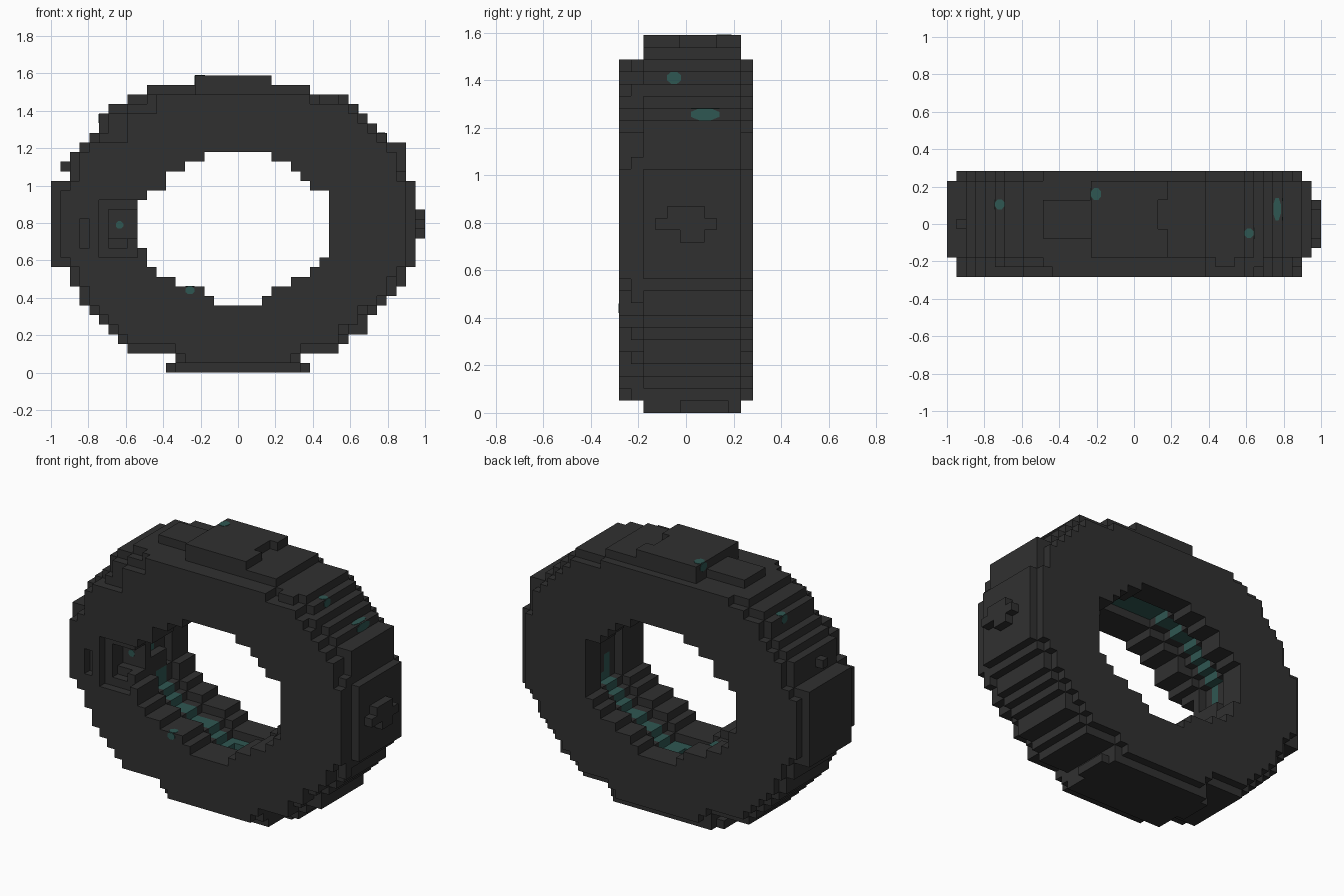
import bpy, bmesh, math
from mathutils import Vector

if "Cube" in bpy.data.objects:
    bpy.data.objects.remove(bpy.data.objects["Cube"])

V = 2 / 39                      # block size
NY = 11                         # ring depth in blocks
ORIGIN = Vector((-1, -NY * V / 2, 0))


def material(name, rgb):
    m = bpy.data.materials.new(name)
    m.diffuse_color = (*rgb, 1)
    m.use_nodes = True
    m.node_tree.nodes["Principled BSDF"].inputs["Base Color"].default_value = m.diffuse_color
    return m


STONE = material("dark stone", (0.030, 0.030, 0.030))
TEAL = material("deep teal", (0.028, 0.095, 0.085))

# Outer outline: start and end column for each row, from the ground up
LEFT = [13, 13, 8, 7, 6, 5, 4, 3, 3, 2, 2] + [0] * 9 + [2, 2, 2, 3, 4, 5, 5, 6, 8, 10, 15]
RIGHT = [26, 26, 30, 31, 33, 33, 34, 35, 36, 36, 37] + [38] * 9 + [37, 37, 37, 37, 35, 34, 33, 32, 31, 27, 23]
# Opening: rows 7 to 22
HOLE_L = [17, 16, 13, 11, 10, 10, 9, 9, 9, 9, 9, 10, 12, 12, 14, 16]
HOLE_R = [22, 23, 25, 27, 28, 29, 29, 29, 29, 29, 29, 29, 27, 26, 25, 23]


def rows(left, right, first=0):
    return {(x, first + i) for i, (a, b) in enumerate(zip(left, right)) for x in range(a, b)}


def around(c):
    x, z = c
    return [(x + 1, z), (x - 1, z), (x, z + 1), (x, z - 1)]


def grow(cells):
    return cells | {n for c in cells for n in around(c)}


def box(xs, ys, zs):
    return {(x, y, z) for x in range(*xs) for y in range(*ys) for z in range(*zs)}


tread = rows(LEFT, RIGHT)
side = {c for c in tread if all(n in tread for n in around(c)) and 1 <= c[1] <= 28}
hole = rows(HOLE_L, HOLE_R, 7)
channel = grow(hole)            # groove around the inside
lining = grow(channel)          # coloured groove floor


def is_teal(x, y, z):
    """Full width on floor and ceiling, strip on the ramps, thin line on the walls."""
    if (x, z) not in lining:
        return False
    if z <= 5 or z >= 24:
        return 4 <= y <= 7
    if 13 <= z <= 17:
        return y == 5 and (z >= 15 if x < 19 else z <= 14)
    return 5 <= y <= 6


# Ring: wide raised tread between two smaller side layers
ring = {}
for y in range(NY):
    outline = tread if 2 <= y <= 9 else side
    for x, z in outline - (channel if 4 <= y <= 7 else hole):
        ring[x, y, z] = int(4 <= y <= 7 and is_teal(x, y, z))

# Cuts: pockets on the front left, narrow tongue on the crown, floor socket, worn front corners
cuts = (box((5, 9), (0, 1), (12, 18)) | box((6, 9), (1, 3), (14, 17))
        | box((6, 8), (1, 2), (13, 14))
        | box((3, 4), (0, 1), (13, 16))
        | box((10, 15), (2, 4), (29, 30)) | box((10, 15), (8, 10), (29, 30))
        | box((22, 23), (5, 8), (30, 31)) | box((18, 20), (5, 7), (5, 6))
        | box((3, 8), (0, 1), (24, 27)) | box((3, 11), (0, 1), (27, 29))
        | box((30, 36), (0, 1), (2, 5)) | box((32, 36), (0, 1), (5, 7)))
for c in cuts:
    ring.pop(c, None)
for c in box((18, 20), (5, 7), (4, 5)):
    ring[c] = 0

# Additions: cross boss on the right, base tabs, lump in the groove, stray blocks on the steps
adds = (box((38, 39), (3, 8), (15, 16)) | box((38, 39), (4, 7), (16, 17))
        | box((38, 39), (5, 7), (14, 15))
        | box((12, 13), (5, 9), (0, 1)) | box((26, 27), (5, 9), (0, 1))
        | box((8, 9), (3, 7), (12, 15))
        | box((1, 2), (5, 6), (21, 22)) | box((32, 33), (1, 2), (26, 27))
        | box((36, 37), (1, 2), (20, 21)) | box((36, 37), (1, 2), (9, 11))
        | box((28, 30), (1, 2), (28, 29)) | box((8, 10), (1, 2), (27, 28))
        | box((13, 14), (1, 2), (1, 2)) | box((25, 26), (1, 2), (1, 2))
        | box((6, 7), (10, 11), (26, 27)) | box((30, 31), (10, 11), (27, 28)))
for c in adds:
    ring.setdefault(c, 0)

# Skin: one quad for every exposed block face
bm = bmesh.new()
verts = {}


def vert(p):
    if p not in verts:
        verts[p] = bm.verts.new(ORIGIN + Vector(p) * V)
    return verts[p]


for cell, mat in ring.items():
    for axis in range(3):
        u, w = (axis + 1) % 3, (axis + 2) % 3
        for d in (0, 1):
            n = list(cell)
            n[axis] += 2 * d - 1
            if tuple(n) in ring:
                continue
            corners = []
            for a, b in ((0, 0), (1, 0), (1, 1), (0, 1)):
                p = list(cell)
                p[axis] += d
                p[u] += a
                p[w] += b
                corners.append(vert(tuple(p)))
            face = bm.faces.new(corners if d else corners[::-1])
            face.material_index = mat
bmesh.ops.dissolve_limit(bm, angle_limit=0.01, verts=bm.verts[:], edges=bm.edges[:],
                         delimit={'MATERIAL'})
mesh = bpy.data.meshes.new("stone_ring")
bm.to_mesh(mesh)
bm.free()
mesh.materials.append(STONE)
mesh.materials.append(TEAL)
bpy.context.collection.objects.link(bpy.data.objects.new("stone_ring", mesh))


# Crystals: thin eight-sided inlays on the block faces
def inlay(name, centre, axis, ru, rw):
    """Plate facing the given axis; ru and rw are its two half widths."""
    bm = bmesh.new()
    u, w = [i for i in range(3) if i != axis]
    ends = []
    for off in (-0.002, 0.002):
        ring_verts = []
        for k in range(8):
            t = math.pi / 8 + k * math.pi / 4
            p = Vector(centre)
            p[axis] += off
            p[u] += ru * math.cos(t) / math.cos(math.pi / 8)
            p[w] += rw * math.sin(t) / math.cos(math.pi / 8)
            ring_verts.append(bm.verts.new(p))
        ends.append(ring_verts)
        bm.faces.new(ring_verts)
    for k in range(8):
        j = (k + 1) % 8
        bm.faces.new((ends[0][k], ends[0][j], ends[1][j], ends[1][k]))
    bmesh.ops.recalc_face_normals(bm, faces=bm.faces[:])
    me = bpy.data.meshes.new(name)
    bm.to_mesh(me)
    bm.free()
    me.materials.append(TEAL)
    bpy.context.collection.objects.link(bpy.data.objects.new(name, me))


Y0 = ORIGIN.y
inlay("crown_crystal_top", (-0.203, 0.16, 31 * V), 2, 0.027, 0.032)
inlay("crown_crystal_side", (15 * V - 1, 0.16, 30.5 * V), 0, 0.032, 0.025)
inlay("left_crystal_top", (-0.718, 0.105, 27 * V), 2, 0.025, 0.027)
inlay("left_crystal_side", (5 * V - 1, 0.105, 26.5 * V), 0, 0.027, 0.025)
inlay("right_crystal_top", (0.615, -0.05, 28 * V), 2, 0.025, 0.025)
inlay("right_crystal_side", (32 * V - 1, -0.05, 27.5 * V), 0, 0.03, 0.025)
inlay("long_crystal_top", (0.765, 0.08, 25 * V), 2, 0.02, 0.06)
inlay("long_crystal_side", (35 * V - 1, 0.08, 24.5 * V), 0, 0.06, 0.025)
inlay("pocket_crystal", (-0.633, Y0 + 3 * V, 0.79), 1, 0.02, 0.02)
inlay("lip_crystal_front", (-0.257, Y0, 0.44), 1, 0.025, 0.02)
inlay("lip_crystal_top", (-0.257, Y0 + 0.026, 9 * V), 2, 0.025, 0.024)
